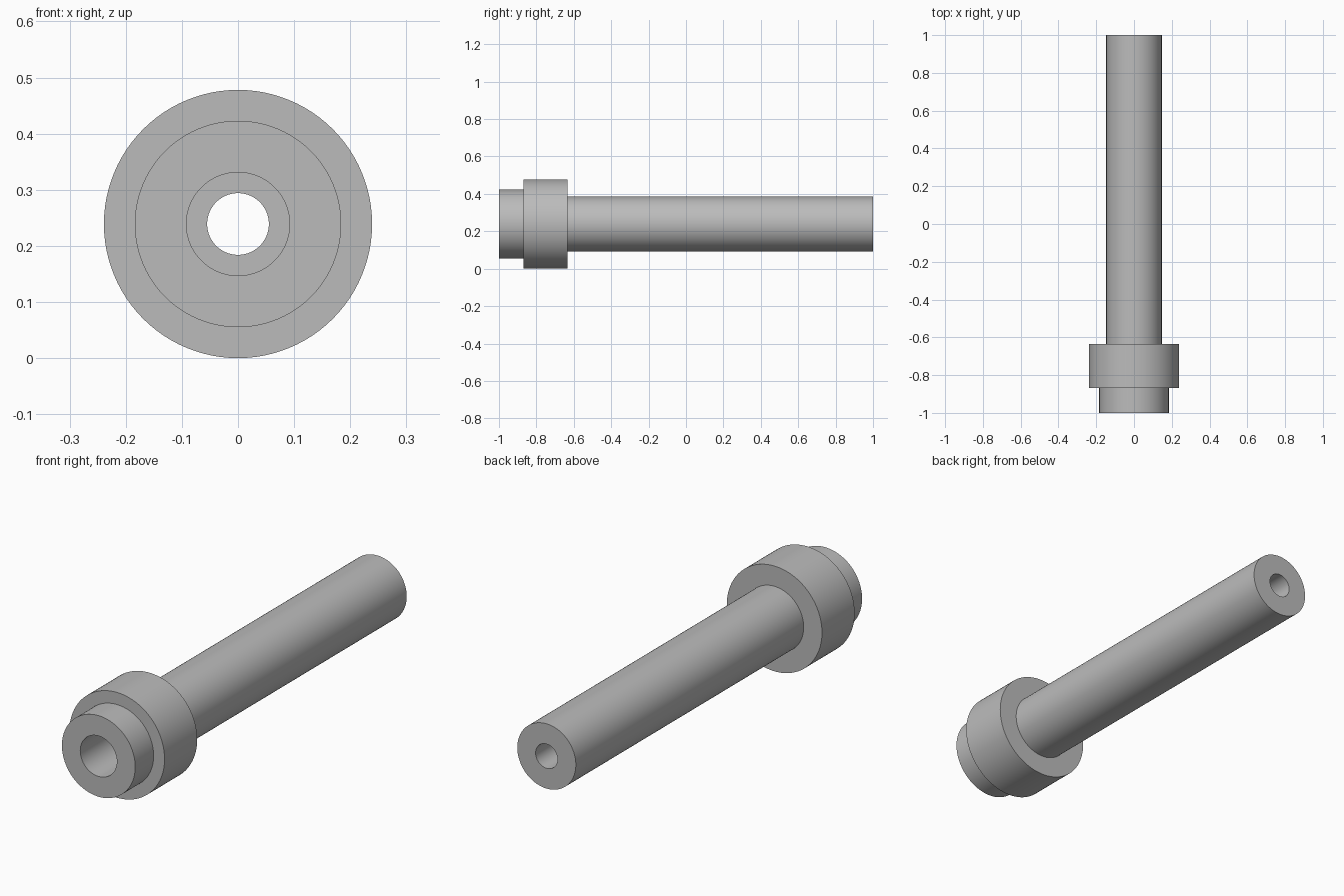
import bpy, bmesh, math
from mathutils import Matrix

cube = bpy.data.objects.get("Cube")
if cube:
    bpy.data.objects.remove(cube, do_unlink=True)

SEGMENTS = 96
FRONT, BACK = -1.0, 1.0
COLLAR_FRONT, COLLAR_BACK = -0.868, -0.634
COLLAR_R, NOSE_R, SHAFT_R = 0.239, 0.184, 0.147
SOCKET_R, BORE_R = 0.092, 0.055

# Plain grey metal
metal = bpy.data.materials.new("grey_metal")
grey = (0.5, 0.5, 0.5, 1.0)
metal.diffuse_color = grey
metal.use_nodes = True
metal.node_tree.nodes["Principled BSDF"].inputs["Base Color"].default_value = grey

# Closed section (radius, y): outer steps, then the bore and front socket
section = [
    (NOSE_R, FRONT), (NOSE_R, COLLAR_FRONT),
    (COLLAR_R, COLLAR_FRONT), (COLLAR_R, COLLAR_BACK),
    (SHAFT_R, COLLAR_BACK), (SHAFT_R, BACK),
    (BORE_R, BACK), (BORE_R, COLLAR_BACK),
    (SOCKET_R, COLLAR_BACK), (SOCKET_R, FRONT),
]

# Hollow stepped sleeve, turned around the y axis
bm = bmesh.new()
verts = [bm.verts.new((r, y, 0)) for r, y in section]
edges = [bm.edges.new((v, verts[(i + 1) % len(verts)])) for i, v in enumerate(verts)]
bmesh.ops.spin(bm, geom=verts + edges, cent=(0, 0, 0), axis=(0, 1, 0),
               angle=math.tau, steps=SEGMENTS, use_merge=True)
bmesh.ops.remove_doubles(bm, verts=bm.verts[:], dist=0.0001)
bmesh.ops.recalc_face_normals(bm, faces=bm.faces[:])
bmesh.ops.transform(bm, matrix=Matrix.Translation((0, 0, COLLAR_R)), verts=bm.verts[:])

mesh = bpy.data.meshes.new("collared_sleeve")
bm.to_mesh(mesh)
bm.free()
mesh.materials.append(metal)
sleeve = bpy.data.objects.new("collared_sleeve", mesh)
bpy.context.collection.objects.link(sleeve)

# Smooth walls with crisp steps
bpy.ops.object.select_all(action="DESELECT")
sleeve.select_set(True)
bpy.context.view_layer.objects.active = sleeve
bpy.ops.object.shade_smooth_by_angle(angle=math.radians(30))
